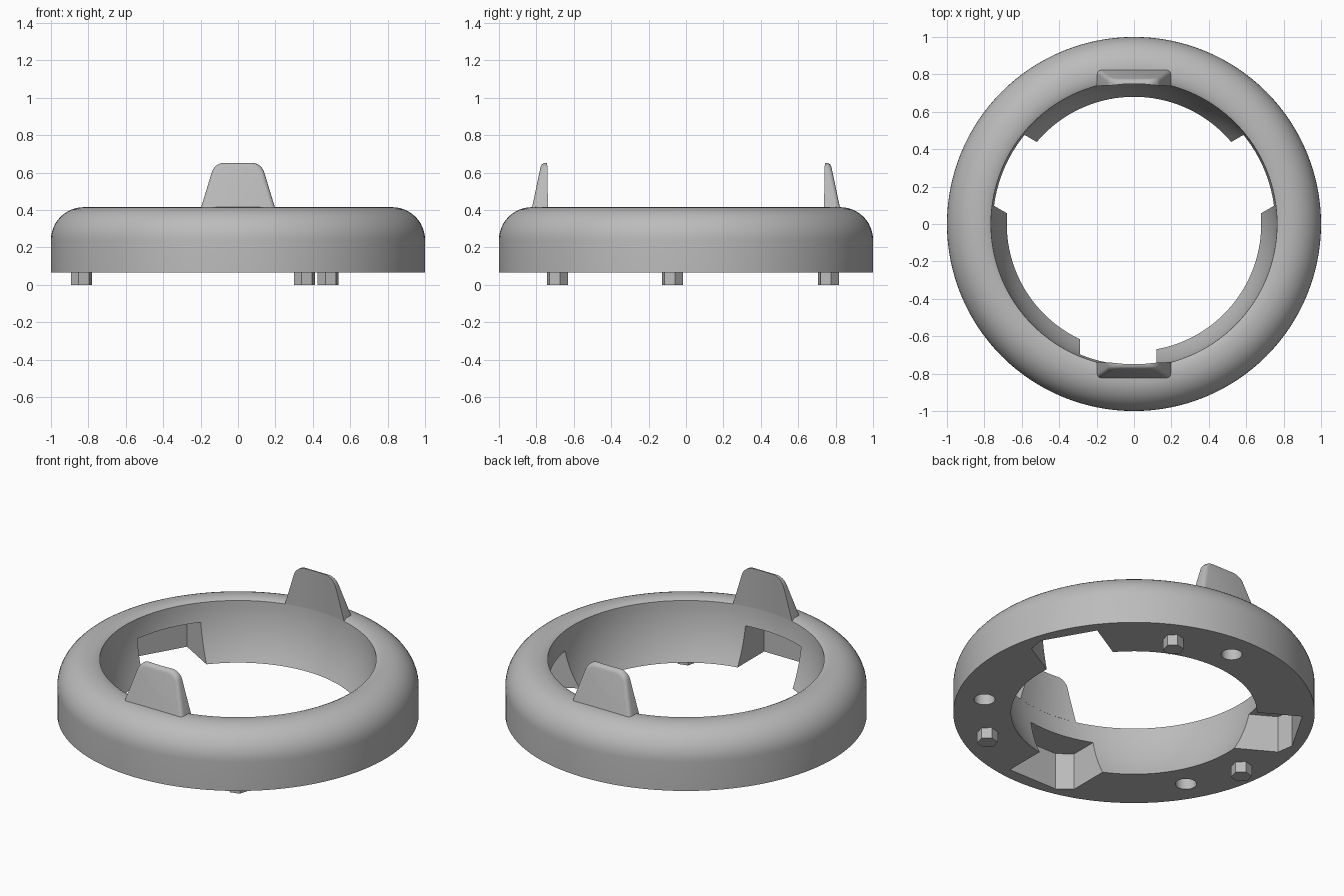
import bpy, bmesh, math
from mathutils import Matrix, Vector

cube = bpy.data.objects.get("Cube")
if cube:
    bpy.data.objects.remove(cube, do_unlink=True)

grey = bpy.data.materials.new("plain grey")
grey.use_nodes = True
GREY = (0.5, 0.5, 0.5, 1)
grey.diffuse_color = GREY
grey.node_tree.nodes["Principled BSDF"].inputs["Base Color"].default_value = GREY

BOTTOM, TOP, BORE = 0.065, 0.415, 0.765


def make_object(name, bm):
    bmesh.ops.recalc_face_normals(bm, faces=bm.faces)
    mesh = bpy.data.meshes.new(name)
    bm.to_mesh(mesh)
    bm.free()
    mesh.materials.append(grey)
    obj = bpy.data.objects.new(name, mesh)
    bpy.context.collection.objects.link(obj)
    return obj


def activate(obj):
    bpy.ops.object.select_all(action='DESELECT')
    obj.select_set(True)
    bpy.context.view_layer.objects.active = obj


def cut(obj, cutter):
    mod = obj.modifiers.new("cut", 'BOOLEAN')
    mod.operation, mod.solver, mod.object = 'DIFFERENCE', 'EXACT', cutter
    activate(obj)
    bpy.ops.object.modifier_apply(modifier=mod.name)
    bpy.data.objects.remove(cutter, do_unlink=True)


def smooth(obj):
    activate(obj)
    bpy.ops.object.shade_smooth_by_angle(angle=math.radians(30))


def prism(name, outline, z0, z1):
    bm = bmesh.new()
    face = bm.faces.new([bm.verts.new((x, y, z0)) for x, y in outline])
    new = bmesh.ops.extrude_face_region(bm, geom=[face])["geom"]
    bmesh.ops.translate(bm, vec=(0, 0, z1 - z0),
                        verts=[v for v in new if isinstance(v, bmesh.types.BMVert)])
    return make_object(name, bm)


def cylinder(name, r1, r2, z0, z1, sides, x=0, y=0, turn=0):
    bm = bmesh.new()
    place = Matrix.Translation((x, y, (z0 + z1) / 2)) @ Matrix.Rotation(turn, 4, 'Z')
    bmesh.ops.create_cone(bm, cap_ends=True, segments=sides, radius1=r1, radius2=r2,
                          depth=z1 - z0, matrix=place)
    return make_object(name, bm)


# Ring: rounded outer shoulder, chamfered rim and spherical bore
fillet = 0.175
profile = [(1, BOTTOM)]
for i in range(13):
    a = math.radians(i * 7.5)
    profile.append((1 - fillet + fillet * math.cos(a), TOP - fillet + fillet * math.sin(a)))
profile += [(0.785, TOP), (BORE, TOP - 0.01)]
for i in range(1, 13):
    z = TOP - 0.01 - (TOP - 0.01 - BOTTOM) * i / 12
    profile.append((math.sqrt(BORE ** 2 - (z - 0.415) ** 2), z))
bm = bmesh.new()
verts = [bm.verts.new((r, 0, z)) for r, z in profile]
edges = [bm.edges.new((v, verts[i - 1])) for i, v in enumerate(verts)]
bmesh.ops.spin(bm, geom=verts + edges, cent=(0, 0, 0), axis=(0, 0, 1),
               angle=math.tau, steps=128, use_merge=True)
bmesh.ops.remove_doubles(bm, verts=bm.verts, dist=0.0001)
ring = make_object("ring", bm)

# Three locking pockets open to the bore and the underside, one mirrored
pocket = [(-0.29, -0.5), (-0.29, -0.86), (-0.21, -0.925), (0.12, -0.925), (0.12, -0.5)]
for side, degrees in ((1, 0), (1, 120), (-1, -120)):
    cutter = prism("pocket_cutter", [(side * x, y) for x, y in pocket], -0.1, 0.29)
    cutter.data.transform(Matrix.Rotation(math.radians(degrees), 4, 'Z'))
    cut(ring, cutter)

# Round blind holes and hexagonal pins alternate under the ring
for i in range(3):
    a = math.radians(90 + 120 * i)
    cut(ring, cylinder("hole_cutter", 0.058, 0.058, -0.1, 0.19, 32,
                       0.84 * math.cos(a), 0.84 * math.sin(a)))
    a = math.radians(65 + 120 * i)
    cylinder("pin_%d" % (i + 1), 0.058, 0.058, 0, BOTTOM + 0.01, 6,
             0.84 * math.cos(a), 0.84 * math.sin(a), math.radians(-15))
smooth(ring)


# Tapered upright tabs, rounded on top and outside, following the bore inside
def tab(name, degrees):
    z0, z1 = TOP - 0.01, 0.652
    bm = bmesh.new()
    bmesh.ops.create_cube(bm, size=1)
    for v in bm.verts:
        high, outer = v.co.z > 0, v.co.y > 0
        half = 0.125 if high else 0.2
        v.co = Vector((math.copysign(half, v.co.x),
                       (0.773 if high else 0.825) if outer else 0.65,
                       z1 if high else z0))
    corners = [e for e in bm.edges if all(v.co.z > z1 - 0.001 for v in e.verts)
               and abs(e.verts[0].co.x - e.verts[1].co.x) < 0.01]
    bmesh.ops.bevel(bm, geom=corners, offset=0.05, segments=6, profile=0.5, affect='EDGES')
    bm.normal_update()
    # outer rim of the tab: edges between the outer face and the sides or top
    outer = max(bm.faces, key=lambda f: f.calc_center_median().y)
    rim = [e for e in outer.edges if any(v.co.z > z0 + 0.001 for v in e.verts)]
    bmesh.ops.bevel(bm, geom=rim, offset=0.022, segments=4, profile=0.5, affect='EDGES')
    obj = make_object(name, bm)
    cut(obj, cylinder("bore_cutter", 0.768, 0.747, 0.35, 0.7, 128))
    obj.data.transform(Matrix.Rotation(math.radians(degrees), 4, 'Z'))
    smooth(obj)


tab("back_tab", 0)
tab("front_tab", 180)
